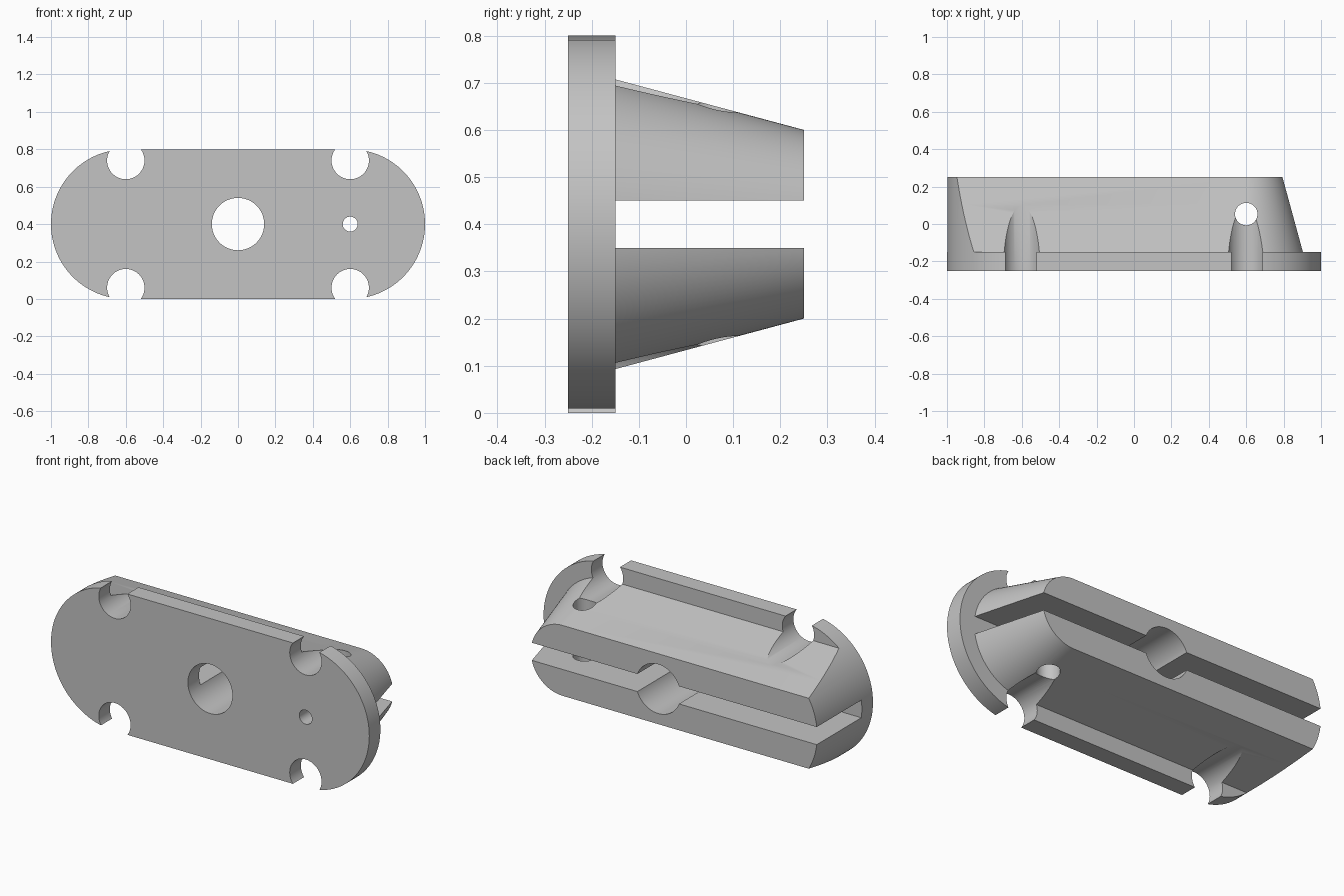
import bpy
import bmesh
import math

cube = bpy.data.objects.get("Cube")
if cube:
    bpy.data.objects.remove(cube, do_unlink=True)

MID = 0.4      # height of the long axis
END = 0.6      # x of the rounded end centres
SEG = 64       # segments per half circle


def add_object(name, bm):
    bmesh.ops.recalc_face_normals(bm, faces=bm.faces)
    mesh = bpy.data.meshes.new(name)
    bm.to_mesh(mesh)
    bm.free()
    obj = bpy.data.objects.new(name, mesh)
    bpy.context.collection.objects.link(obj)
    return obj


def loft(name, front, back, y0, y1):
    """Solid between two matching (x, z) outlines."""
    bm = bmesh.new()
    a = [bm.verts.new((x, y0, z)) for x, z in front]
    b = [bm.verts.new((x, y1, z)) for x, z in back]
    bm.faces.new(a)
    bm.faces.new(b)
    for i in range(len(a)):
        j = (i + 1) % len(a)
        bm.faces.new((a[i], a[j], b[j], b[i]))
    return add_object(name, bm)


def arc(cx, r, start):
    return [(cx + r * math.cos(start + math.pi * i / SEG),
             MID + r * math.sin(start + math.pi * i / SEG)) for i in range(SEG + 1)]


def box(name, x, y, z):
    rect = [(x[0], z[0]), (x[1], z[0]), (x[1], z[1]), (x[0], z[1])]
    return loft(name, rect, rect, *y)


def cylinder(name, r, loc, axis):
    bm = bmesh.new()
    bmesh.ops.create_cone(bm, cap_ends=True, segments=SEG, radius1=r, radius2=r, depth=2)
    obj = add_object(name, bm)
    if axis == 'Y':
        obj.rotation_euler.x = math.pi / 2
    obj.location = loc
    return obj


def combine(target, tool, operation):
    tool.hide_render = True
    bpy.context.view_layer.update()
    bpy.context.view_layer.objects.active = target
    mod = target.modifiers.new(tool.name, 'BOOLEAN')
    mod.operation = operation
    mod.solver = 'EXACT'
    mod.object = tool
    bpy.ops.object.modifier_apply(modifier=mod.name)
    bpy.data.objects.remove(tool, do_unlink=True)


# Tapered body: drafted walls, conical on the left end, square on the right
def body_outline(y):
    r = 0.2 + (0.25 - y) * math.tan(math.radians(15))
    return arc(END, r, -math.pi / 2) + [(-1.15, MID + r), (-1.15, MID - r)]


body = loft("tapered_body", body_outline(-0.2), body_outline(0.25), -0.2, 0.25)
combine(body, box("slot", (-1.3, 1.3), (-0.3, 0.4), (0.35, 0.45)), 'DIFFERENCE')

# Flange plate joined to the body, trimmed to a round-ended outline
bracket = box("slotted_bracket", (-1.2, 1.2), (-0.25, -0.15), (-0.2, 1.0))
combine(bracket, body, 'UNION')
outline = arc(END, MID, -math.pi / 2) + arc(-END, MID, math.pi / 2)
combine(bracket, loft("outline", outline, outline, -0.4, 0.4), 'INTERSECT')

# Centre bore, pin hole and cross hole
combine(bracket, cylinder("centre_bore", 0.14, (0, 0, MID), 'Y'), 'DIFFERENCE')
combine(bracket, cylinder("pin_hole", 0.04, (END, 0, MID), 'Y'), 'DIFFERENCE')
combine(bracket, cylinder("cross_hole", 0.06, (END, 0.053, MID), 'Z'), 'DIFFERENCE')

# Four corner screw notches
for x in (-END, END):
    for z in (MID - 0.34, MID + 0.34):
        combine(bracket, cylinder("notch", 0.1, (x, 0, z), 'Y'), 'DIFFERENCE')

# Single grey finish
grey = bpy.data.materials.new("plain_grey")
grey.use_nodes = True
colour = (0.55, 0.55, 0.55, 1)
grey.diffuse_color = colour
grey.node_tree.nodes["Principled BSDF"].inputs["Base Color"].default_value = colour
bracket.data.materials.clear()
bracket.data.materials.append(grey)
for face in bracket.data.polygons:
    face.material_index = 0

bpy.ops.object.select_all(action='DESELECT')
bracket.select_set(True)
bpy.context.view_layer.objects.active = bracket
bpy.ops.object.shade_smooth_by_angle(angle=math.radians(25))
